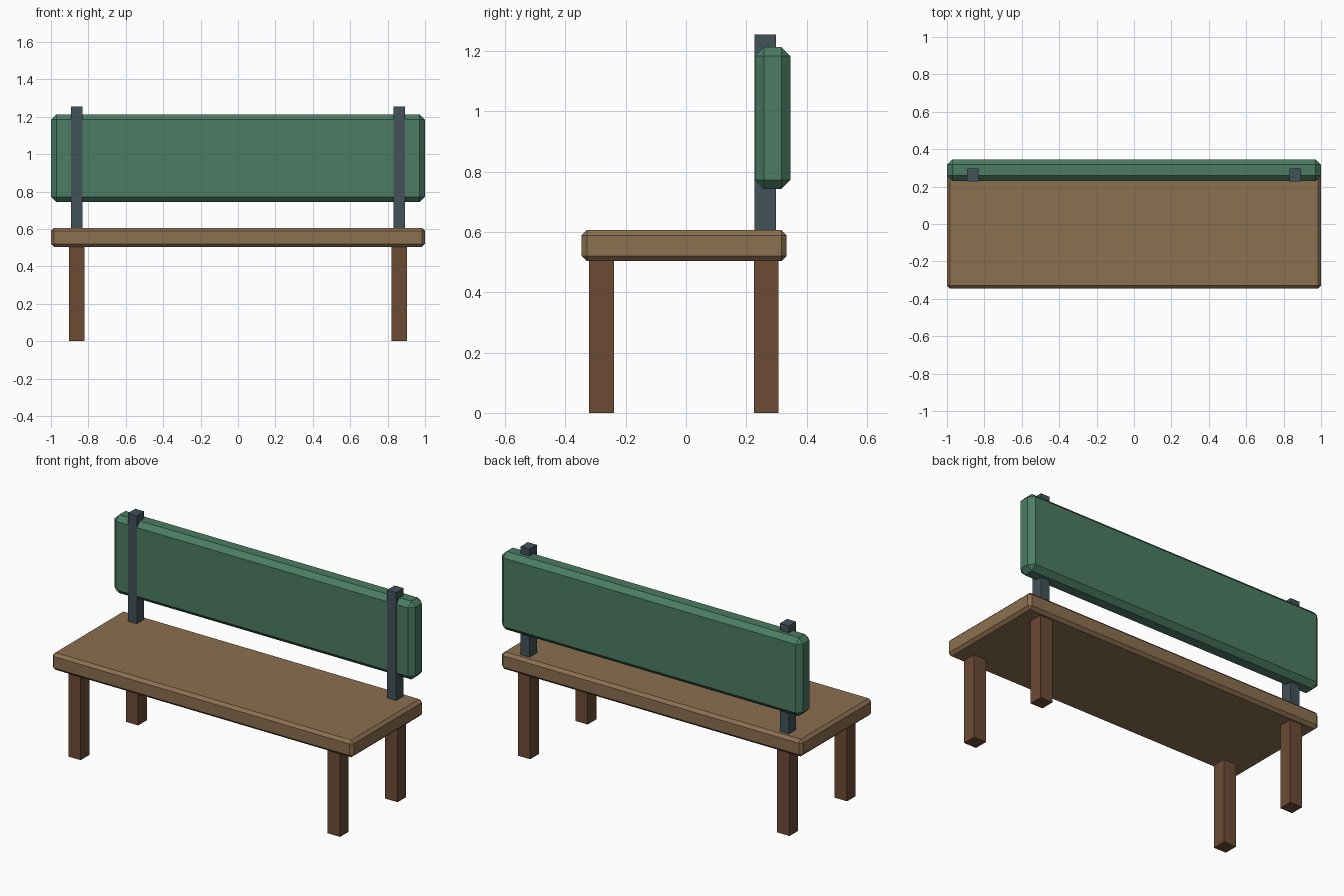
import bpy
import bmesh
from mathutils import Vector

if "Cube" in bpy.data.objects:
    bpy.data.objects.remove(bpy.data.objects["Cube"])


def material(name, rgb):
    m = bpy.data.materials.new(name)
    m.diffuse_color = (*rgb, 1)
    m.use_nodes = True
    m.node_tree.nodes["Principled BSDF"].inputs["Base Color"].default_value = m.diffuse_color
    return m


def box(name, lo, hi, mat, bevel=0):
    """Flat-shaded box between two corners, optionally with chamfered edges."""
    lo, hi = Vector(lo), Vector(hi)
    size, mid = hi - lo, (lo + hi) / 2
    bm = bmesh.new()
    bmesh.ops.create_cube(bm, size=1)
    bmesh.ops.scale(bm, vec=size, verts=bm.verts)
    if bevel:
        bmesh.ops.bevel(bm, geom=bm.edges[:], offset=bevel, segments=1,
                        profile=0.5, affect='EDGES')
    me = bpy.data.meshes.new(name)
    bm.to_mesh(me)
    bm.free()
    me.materials.append(mat)
    ob = bpy.data.objects.new(name, me)
    ob.location = mid
    bpy.context.collection.objects.link(ob)
    return ob


seat_wood = material("seat_wood", (0.26, 0.16, 0.08))
leg_wood = material("leg_wood", (0.15, 0.07, 0.035))
green = material("green_paint", (0.07, 0.2, 0.125))
metal = material("dark_metal", (0.055, 0.085, 0.1))

# Seat slab and backrest panel
box("seat", (-1, -0.346, 0.503), (1, 0.333, 0.606), seat_wood, 0.017)
box("backrest", (-1, 0.229, 0.743), (1, 0.346, 1.213), green, 0.029)

# Legs and backrest posts on both sides
for side, sx in (("left", -1), ("right", 1)):
    x = 0.862 * sx
    box(f"front_leg_{side}", (x - 0.041, -0.321, 0), (x + 0.041, -0.239, 0.504), leg_wood)
    box(f"rear_leg_{side}", (x - 0.041, 0.225, 0), (x + 0.041, 0.307, 0.504), leg_wood)
    box(f"back_post_{side}", (x - 0.03, 0.228, 0.6), (x + 0.03, 0.298, 1.255), metal)
